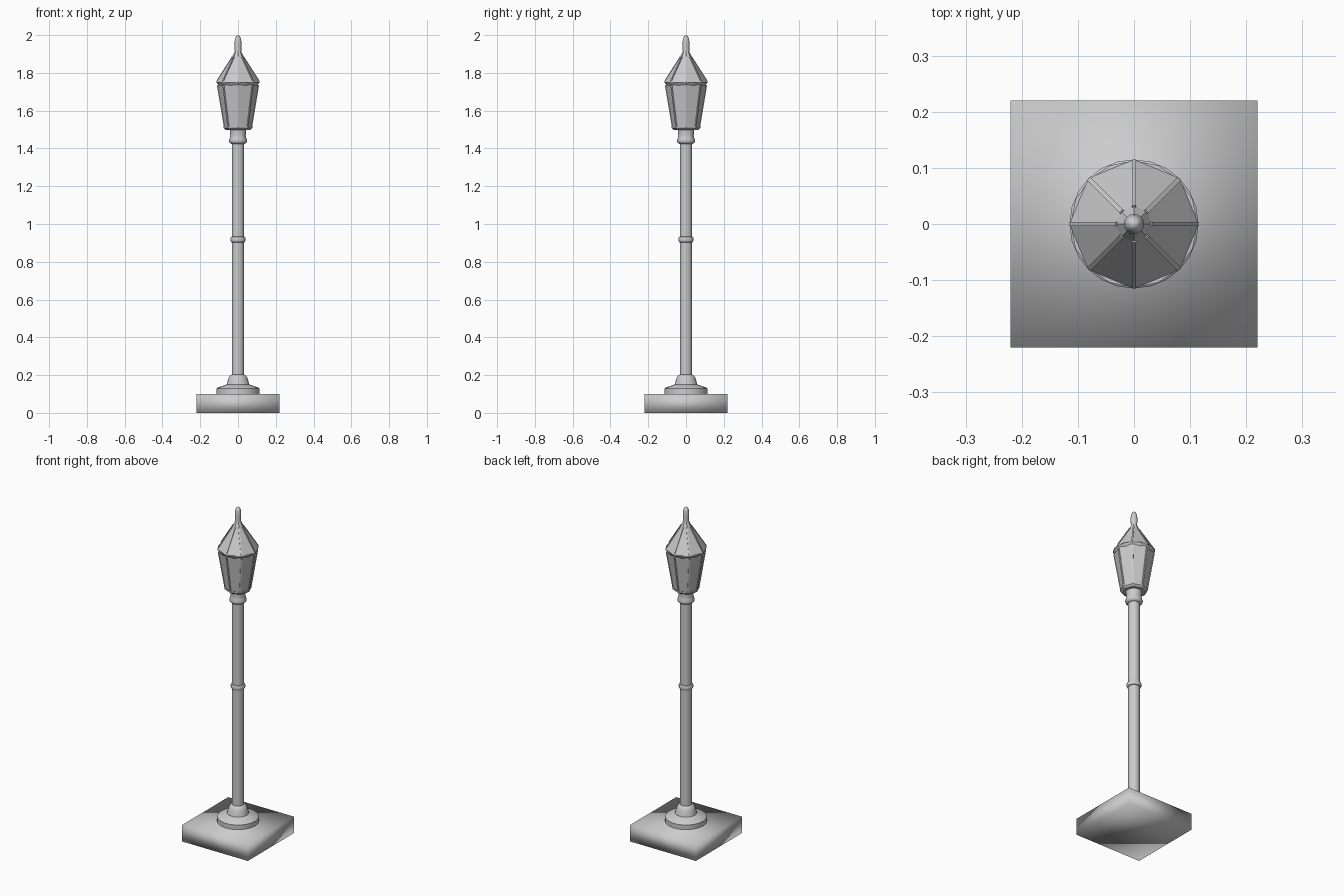
import bpy, bmesh, math
from mathutils import Vector, Matrix

if "Cube" in bpy.data.objects:
    bpy.data.objects.remove(bpy.data.objects["Cube"])

def finish(name, bm):
    bmesh.ops.remove_doubles(bm, verts=bm.verts, dist=1e-5)
    bmesh.ops.recalc_face_normals(bm, faces=bm.faces)
    mesh = bpy.data.meshes.new(name)
    bm.to_mesh(mesh)
    bm.free()
    ob = bpy.data.objects.new(name, mesh)
    bpy.context.collection.objects.link(ob)
    return ob

def smooth(ob, angle=40):
    bpy.ops.object.select_all(action='DESELECT')
    ob.select_set(True)
    bpy.context.view_layer.objects.active = ob
    bpy.ops.object.shade_smooth_by_angle(angle=math.radians(angle))

def lathe(name, profile, sides, smooth_it=True):
    """Revolve (radius, z) points round z; ends at radius 0 close the solid."""
    bm = bmesh.new()
    rings = []
    for r, z in profile:
        rings.append([bm.verts.new((r * math.cos(2 * math.pi * i / sides),
                                    r * math.sin(2 * math.pi * i / sides), z))
                      for i in range(sides)] if r else [bm.verts.new((0, 0, z))])
    for a, b in zip(rings, rings[1:]):
        for i in range(sides):
            j = (i + 1) % sides
            quad = [a[i % len(a)], a[j % len(a)], b[j % len(b)], b[i % len(b)]]
            bm.faces.new(list(dict.fromkeys(quad)))
    ob = finish(name, bm)
    if smooth_it:
        smooth(ob)
    return ob

def ribs(name, start, end, width, depth):
    """Eight slim bars, one per lantern corner, from start to end (radius, z)."""
    bm = bmesh.new()
    a, b = Vector((start[0], 0, start[1])), Vector((end[0], 0, end[1]))
    along = (b - a).normalized()
    side = Vector((0, 1, 0))
    out = side.cross(along)
    frame = Matrix((out, side, along)).transposed().to_4x4()
    for i in range(8):
        m = (Matrix.Rotation(i * math.pi / 4, 4, 'Z') @ Matrix.Translation((a + b) / 2)
             @ frame @ Matrix.Diagonal((depth, width, (b - a).length, 1)))
        bmesh.ops.create_cube(bm, size=1, matrix=m)
    return finish(name, bm)

# Square plinth, softly shaded
bm = bmesh.new()
bmesh.ops.create_cube(bm, size=1, matrix=Matrix.Translation((0, 0, 0.05))
                      @ Matrix.Diagonal((0.44, 0.44, 0.10, 1)))
plinth = finish("plinth", bm)
for p in plinth.data.polygons:
    p.use_smooth = True

# Round foot and bell
lathe("foot", [(0, 0.098), (0.115, 0.098), (0.115, 0.128), (0.108, 0.134),
               (0.06, 0.15), (0.056, 0.165), (0.05, 0.185), (0.042, 0.198),
               (0.03, 0.204), (0, 0.204)], 24)

# Post, middle ring and neck collar
lathe("post", [(0, 0.15), (0.032, 0.15), (0.032, 1.44), (0, 1.44)], 24)
lathe("post_ring", [(0.03, 0.902), (0.036, 0.904), (0.040, 0.912), (0.040, 0.924),
                    (0.036, 0.932), (0.03, 0.934)], 24)
lathe("neck", [(0, 1.424), (0.036, 1.424), (0.046, 1.432), (0.048, 1.442),
               (0.043, 1.456), (0.041, 1.47), (0.044, 1.505), (0, 1.505)], 24)

# Eight-sided lantern: tray, body and corner bars
lathe("lantern_tray", [(0, 1.498), (0.064, 1.498), (0.076, 1.508), (0.076, 1.516),
                       (0, 1.516)], 8, False)
lathe("lantern_body", [(0, 1.512), (0.072, 1.512), (0.109, 1.73), (0.109, 1.737),
                       (0, 1.737)], 8, False)
ribs("lantern_bars", (0.071, 1.512), (0.108, 1.733), 0.009, 0.007)

# Rim between lantern and roof
lathe("lantern_rim", [(0, 1.733), (0.102, 1.733), (0.113, 1.748), (0.113, 1.752),
                      (0, 1.757)], 16, False)

# Pyramid roof with ridge bars
lathe("roof", [(0, 1.747), (0.115, 1.747), (0.115, 1.753), (0.032, 1.882),
               (0.018, 1.912), (0, 1.912)], 8, False)
ribs("roof_ridges", (0.112, 1.756), (0.03, 1.885), 0.008, 0.006)

# Finial
lathe("finial", [(0, 1.87), (0.022, 1.88), (0.017, 1.91), (0.018, 1.94), (0.018, 1.965),
                 (0.015, 1.982), (0.009, 1.995), (0, 2.0)], 16)
